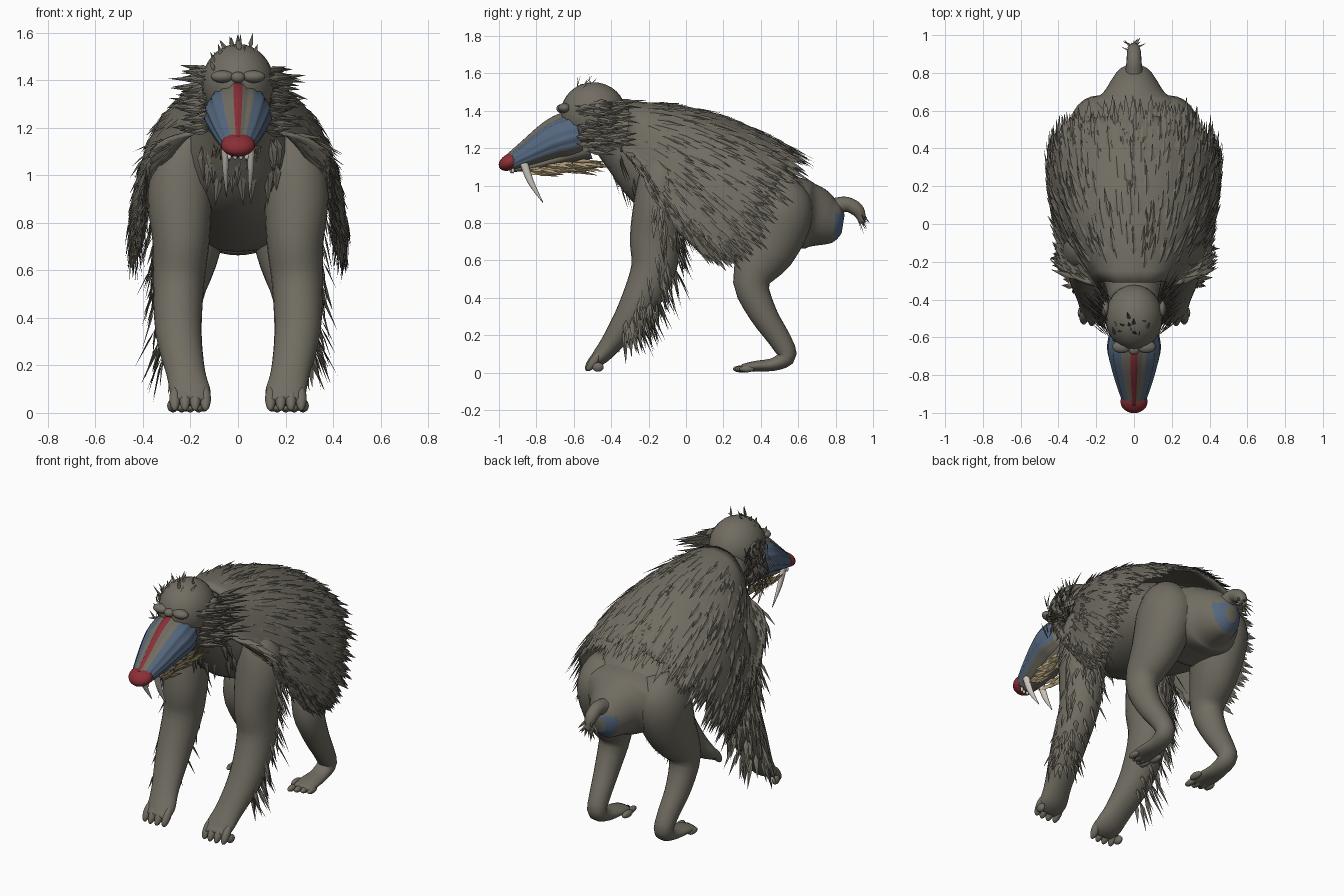
import bpy, bmesh, math, random
from mathutils import Vector as V, Matrix

random.seed(4)
R = random.uniform
cube = bpy.data.objects.get("Cube")
if cube:
    bpy.data.objects.remove(cube)


def material(name, *rgb):
    m = bpy.data.materials.new(name)
    m.use_nodes = True
    m.diffuse_color = (*rgb, 1)
    m.node_tree.nodes["Principled BSDF"].inputs["Base Color"].default_value = (*rgb, 1)
    return m


FUR = material("grey_brown_fur", .165, .152, .122)
RED = material("red_skin", .25, .028, .036)
BLUE = material("blue_skin", .088, .135, .21)
TAN = material("tan_beard", .48, .38, .21)
IVORY = material("ivory_teeth", .6, .57, .52)


def finish(bm, name, mats=(FUR,), smooth=True):
    bmesh.ops.recalc_face_normals(bm, faces=bm.faces)
    me = bpy.data.meshes.new(name)
    bm.to_mesh(me)
    bm.free()
    for m in mats:
        me.materials.append(m)
    for p in me.polygons:
        p.use_smooth = smooth
    ob = bpy.data.objects.new(name, me)
    bpy.context.collection.objects.link(ob)
    return ob


def curve(pts, t):
    """Smooth interpolation through tuples, t from 0 to 1."""
    k = t * (len(pts) - 1)
    i = min(int(k), len(pts) - 2)
    f = k - i
    a, b, c, d = (pts[min(max(j, 0), len(pts) - 1)] for j in range(i - 1, i + 3))
    return [q + .5 * f * (r - p + f * (2*p - 5*q + 4*r - s + f * (3*(q - r) + s - p)))
            for p, q, r, s in zip(a, b, c, d)]


def tube(name, pts, mats=(FUR,), n=24, steps=20, rule=None, shape=None):
    """Loft ellipses along points (x, y, z, half width, half height)."""
    bm = bmesh.new()
    rows = [curve(pts, i / steps) for i in range(steps + 1)]
    rings = []
    for i, row in enumerate(rows):
        t = (V(rows[min(i + 1, steps)][:3]) - V(rows[max(i - 1, 0)][:3])).normalized()
        side = (V((1, 0, 0)) - t * t.x).normalized()
        up = t.cross(side)
        ring = []
        for j in range(n):
            a = 2 * math.pi * j / n
            k = shape(a) if shape else 1
            ring.append(bm.verts.new(V(row[:3]) + side * (math.sin(a) * row[3] * k)
                                     + up * (math.cos(a) * row[4] * k)))
        rings.append(ring)
    for r, q in zip(rings, rings[1:]):
        for j in range(n):
            f = bm.faces.new((r[j], r[(j + 1) % n], q[(j + 1) % n], q[j]))
            if rule:
                f.material_index = rule(2 * math.pi * (j + .5) / n, f.calc_center_median())
    bm.faces.new(rings[0])
    bm.faces.new(rings[-1])
    return finish(bm, name, mats)


def blob(name, centre, radii, mat=FUR, tilt=0):
    bm = bmesh.new()
    place = Matrix.Translation(centre) @ Matrix.Rotation(tilt, 4, 'X')
    bmesh.ops.create_uvsphere(bm, u_segments=24, v_segments=16, radius=1,
                              matrix=place @ Matrix.Diagonal((*radii, 1)))
    return finish(bm, name, (mat,))


def blade(bm, p, d, n, length, w):
    """One flat pointed tuft of hair."""
    p, d, n = V(p), V(d).normalized(), V(n)
    side = d.cross(n).normalized() * w
    mid = p + d * length * .35
    b, l, r, m, t = (bm.verts.new(c) for c in
                     (p, mid - side, mid + side, mid + n.normalized() * w * .35, p + d * length))
    for f in ((b, l, m), (b, m, r), (l, t, m), (m, t, r), (b, r, l), (l, r, t)):
        bm.faces.new(f)


# Torso, rump and tail
tube("torso", [(0, -.42, 1.32, .13, .13), (0, -.3, 1.22, .16, .18), (0, -.1, 1.09, .24, .26),
               (0, .2, .98, .29, .26), (0, .45, .89, .3, .22), (0, .6, .86, .24, .17)])
tube("rump", [(0, .42, .87, .25, .2), (0, .56, .86, .29, .19), (0, .64, .84, .24, .18),
              (0, .69, .83, .165, .165), (0, .76, .81, .12, .13), (0, .81, .8, .085, .1),
              (0, .84, .795, .04, .05)],
     (FUR, BLUE), n=40, steps=36, rule=lambda a, c: int(c.y > .795 and c.z < .85))
tube("tail", [(0, .7, .86, .08, .07), (0, .79, .885, .05, .05), (0, .86, .9, .04, .04),
              (0, .92, .865, .035, .035), (0, .945, .8, .015, .015)], n=16)
bm = bmesh.new()
for i in range(14):
    blade(bm, (R(-.02, .02), R(.91, .94), R(.81, .87)), (R(-.8, .8), R(.2, .8), R(-1, -.4)),
          (0, 1, .3), R(.07, .1), .011)
finish(bm, "tail_tuft", smooth=False)

# Limbs: arm, hand, leg and foot on both sides
ARM = [(.17, -.12, 1.17, .07, .08), (.23, -.13, 1.05, .125, .12), (.245, -.15, .9, .135, .13),
       (.24, -.165, .72, .12, .135), (.25, -.175, .55, .108, .12), (.25, -.27, .34, .097, .095),
       (.22, -.39, .17, .082, .06), (.2, -.46, .085, .085, .045), (.2, -.51, .05, .07, .025)]
LEG = [(.17, .5, 1.03, .08, .09), (.185, .5, .96, .13, .15), (.19, .5, .85, .155, .18),
       (.21, .44, .67, .13, .155), (.235, .35, .49, .09, .1), (.24, .41, .32, .072, .075),
       (.23, .5, .18, .06, .06), (.225, .54, .09, .055, .05), (.22, .47, .045, .055, .035),
       (.22, .37, .035, .065, .028), (.22, .3, .025, .06, .02)]
for s, word in ((1, "left"), (-1, "right")):
    for part, pts in (("arm", ARM), ("leg", LEG)):
        tube(f"{word}_{part}", [(s * p[0], *p[1:]) for p in pts], steps=32)
    for i in range(4):
        x = s * (.137 + .043 * i)
        blob(f"{word}_finger_{i + 1}", (x, -.505 + .008 * abs(i - 1.5), .06),
             (.023, .024, .06), tilt=-.6)
        blob(f"{word}_toe_{i + 1}", (s * (.165 + .036 * i), .29 + .012 * i, .02), (.018, .04, .018))
    blob(f"{word}_thumb", (s * .28, -.47, .03), (.018, .03, .025))
    blob(f"{word}_big_toe", (s * .145, .36, .025), (.02, .045, .02))
    # Long hair behind and outside the arm
    bm = bmesh.new()
    for i in range(100):
        x, y, z, rx, ry = curve(ARM, R(.22, .7))
        a = R(-.2, 1.9)
        out = V((s * math.cos(a), math.sin(a), 0))
        p = V((s * x, y, z)) + V((out.x * rx, out.y * ry, 0)) * .97
        blade(bm, p, out * R(.1, .6) + V((0, 0, -1)), out, R(.1, .2), .015)
    finish(bm, f"{word}_arm_hair", smooth=False)

# Mane: a cape from the neck to a ragged hem, covered in hair blades
NECK = [(0, -.31, 1.435), (.09, -.31, 1.415), (.15, -.3, 1.36), (.17, -.31, 1.29),
        (.17, -.32, 1.25), (.17, -.33, 1.22), (.165, -.34, 1.2), (.16, -.34, 1.18)]
HEM = [(0, .56, 1.19), (.2, .56, 1.13), (.38, .48, 1), (.44, .35, .8),
       (.44, .23, .66), (.415, .08, .68), (.39, -.05, .81), (.375, -.21, 1.02)]


def outward(u):
    c = (V(curve(NECK, abs(u))) + V(curve(HEM, abs(u)))) / 2
    return V((math.copysign(c.x, u), 0, c.z - .95)).normalized()


def cape(u, v):
    p = V(curve(NECK, abs(u))).lerp(V(curve(HEM, abs(u))), v)
    return V((math.copysign(p.x, u), p.y, p.z)) + outward(u) * (.29 * v * (1 - v))


bm = bmesh.new()
grid = [[bm.verts.new(cape(i / 24, j / 14)) for j in range(15)] for i in range(-24, 25)]
for r, q in zip(grid, grid[1:]):
    for j in range(14):
        bm.faces.new((r[j], r[j + 1], q[j + 1], q[j]))
mane = finish(bm, "mane")
thick = mane.modifiers.new("thickness", "SOLIDIFY")
thick.thickness = .02
thick.offset = 0

bm = bmesh.new()
for i in range(1000):
    u = R(-1, 1)
    v = R(.03, .93) ** .75 if i < 620 else R(.82, .98)
    n = outward(u)
    d = (cape(u, v + .04) - cape(u, v)).normalized()
    d += n * R(-.02, .06) + V((R(-.07, .07), R(-.07, .07), R(-.07, .07)))
    blade(bm, cape(u, v) + n * .008, d, n, R(.11, .19), R(.013, .02))
finish(bm, "mane_hair", smooth=False)

# Head, brow and ears
blob("head", (0, -.495, 1.385), (.152, .175, .168))
blob("brow_centre", (0, -.665, 1.412), (.03, .028, .024))
for s, word in ((1, "left"), (-1, "right")):
    blob(f"{word}_brow", (s * .065, -.65, 1.415), (.05, .034, .026))
    blob(f"{word}_ear", (s * .15, -.45, 1.41), (.02, .045, .05))


# Ridged muzzle with a raised red bridge and blue sides
def muzzle_ridges(a):
    a = min(a, 2 * math.pi - a)
    if a < .15:
        return 1.1
    return 1 + .045 * math.cos(15 * a) if .5 < a < 2.1 else .97


def muzzle_colour(a, c):
    a = min(a, 2 * math.pi - a)
    return 1 if a < .15 else 2 if .5 < a < 2.1 else 0


tube("muzzle", [(0, -.57, 1.275, .125, .12), (0, -.65, 1.255, .138, .12), (0, -.72, 1.23, .128, .105),
                (0, -.84, 1.17, .095, .072), (0, -.94, 1.12, .06, .045)],
     (FUR, RED, BLUE), n=48, rule=muzzle_colour, shape=muzzle_ridges)
blob("nose", (0, -.94, 1.128), (.072, .066, .043), RED, tilt=.5)
tube("lower_jaw", [(0, -.52, 1.2, .08, .06), (0, -.66, 1.15, .07, .035),
                   (0, -.8, 1.11, .05, .025), (0, -.92, 1.085, .03, .012)])

# Fangs and small front teeth
for s, word in ((1, "left"), (-1, "right")):
    tube(f"{word}_fang", [(s * .055, -.87, 1.13, .016, .022), (s * .053, -.83, 1.02, .012, .017),
                          (s * .048, -.765, .91, .002, .002)], (IVORY,), n=12, steps=8)
    for i in range(2):
        blob(f"{word}_tooth_{i + 1}", (s * (.012 + .024 * i), -.935 + .01 * i, 1.08),
             (.009, .008, .014), IVORY)

# Beard, cheek, crown and throat hair
bm = bmesh.new()
for s in (1, -1):
    for i in range(34):
        y = R(-.88, -.57)
        x = s * R(.4, 1.1) * (.06 + .12 * (y + .88))
        blade(bm, (x, y, R(1.07, 1.1) + .12 * (y + .88)), (s * R(-.1, .1), 1, R(-.28, .08)),
              (s, 0, -.4), R(.13, .2), .016)
finish(bm, "beard", (TAN,), False)

bm = bmesh.new()
for s in (1, -1):
    for i in range(75):
        p = (s * R(.11, .14), R(-.6, -.4), R(1.18, 1.45))
        blade(bm, p, (s * R(.1, 1.2), .9, R(-.25, .15)), (s, -.5, 0), R(.12, .22), .014)
finish(bm, "cheek_hair", smooth=False)

bm = bmesh.new()
for i in range(16):
    x, y = R(-.1, .1), R(-.62, -.5)
    z = 1.385 + .165 * math.sqrt(1 - (x / .152) ** 2 - ((y + .495) / .175) ** 2)
    blade(bm, (x, y, z - .01), (x * 3, R(-.2, .9), R(.2, .9)), (0, -1, .5), R(.05, .08), .01)
finish(bm, "crown_hair", smooth=False)

bm = bmesh.new()
for i in range(36):
    x, z = R(-.16, .16), R(1.05, 1.2)
    blade(bm, (x, -.45 + abs(x) * .5 + (1.2 - z) * .6, z), (R(-.15, .15), R(.2, .45), -1),
          (0, -1, -.3), R(.12, .2), .022)
finish(bm, "throat_hair", smooth=False)
